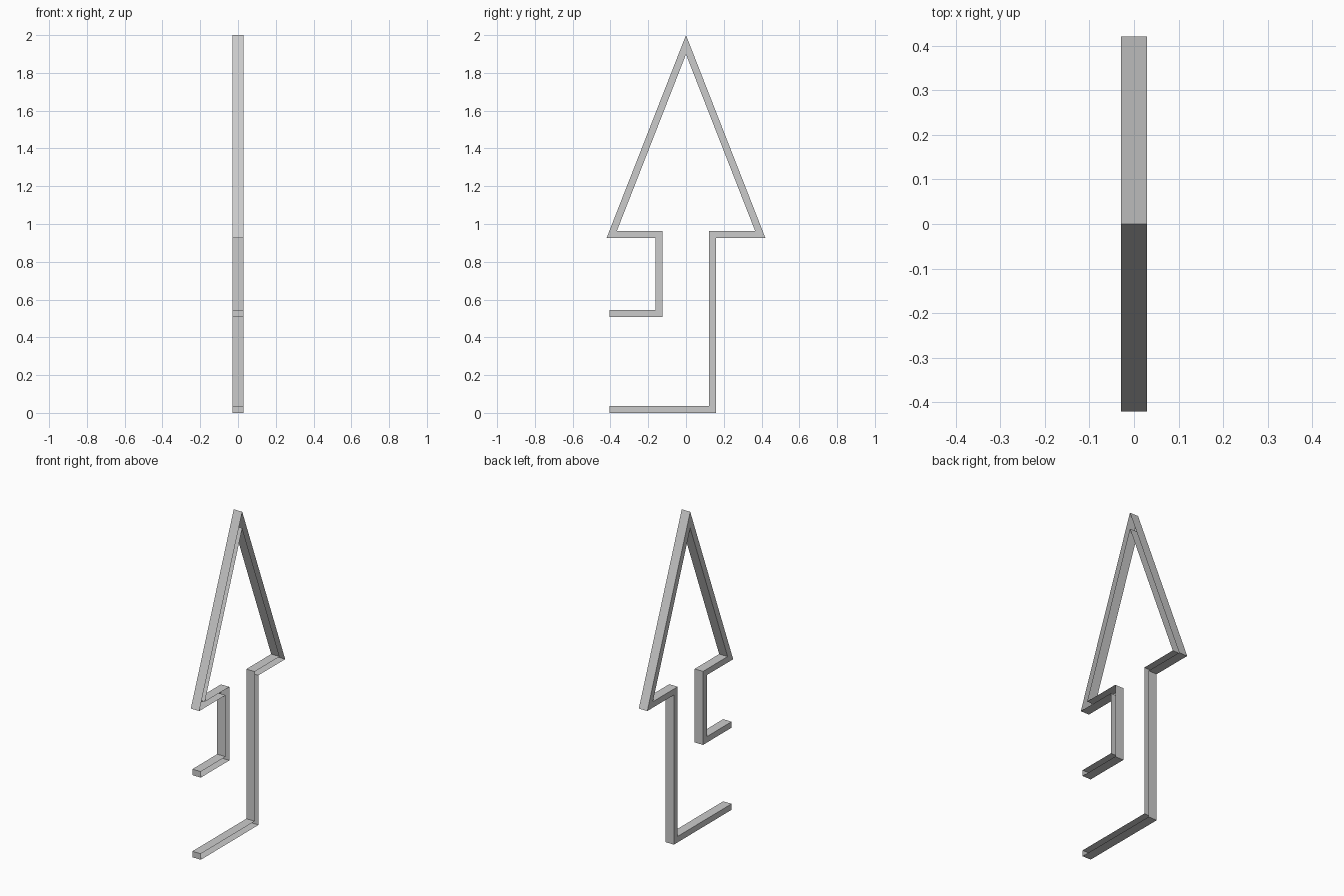
import bpy
import bmesh
from mathutils import Vector

cube = bpy.data.objects.get("Cube")
if cube:
    bpy.data.objects.remove(cube, do_unlink=True)

HALF_WIDTH = 0.029    # along x
HALF_BAR = 0.0185     # half the bar height in the profile

# One grey material
grey = bpy.data.materials.new("plain grey")
grey.use_nodes = True
tone = (0.6, 0.6, 0.6, 1)
grey.diffuse_color = tone
grey.node_tree.nodes["Principled BSDF"].inputs["Base Color"].default_value = tone

# Centre line of the bent bar in (y, z): foot, tall stem, arrow head, short stem, short foot
path = [Vector(p) for p in (
    (-0.405, 0.0185), (0.141, 0.0185), (0.141, 0.945), (0.393, 0.945),
    (0, 1.949), (-0.393, 0.945), (-0.144, 0.945), (-0.144, 0.527), (-0.405, 0.527))]


def left_normal(a, b):
    d = (b - a).normalized()
    return Vector((-d.y, d.x))


def offset_line(points, distance):
    """Parallel line with mitred corners."""
    normals = [left_normal(a, b) for a, b in zip(points, points[1:])]
    result = []
    for i, p in enumerate(points):
        n1 = normals[max(i - 1, 0)]
        n2 = normals[min(i, len(normals) - 1)]
        result.append(p + (n1 + n2) * distance / (1 + n1.dot(n2)))
    return result


left_line = offset_line(path, HALF_BAR)
right_line = offset_line(path, -HALF_BAR)

# Channel: back wall on -x, two long walls and end caps, open on +x
bm = bmesh.new()


def vert_row(line, x):
    return [bm.verts.new((x, p.x, p.y)) for p in line]


l_back, r_back = vert_row(left_line, -HALF_WIDTH), vert_row(right_line, -HALF_WIDTH)
l_open, r_open = vert_row(left_line, HALF_WIDTH), vert_row(right_line, HALF_WIDTH)

for i in range(len(path) - 1):
    j = i + 1
    bm.faces.new((l_back[i], l_back[j], r_back[j], r_back[i]))
    bm.faces.new((l_back[j], l_back[i], l_open[i], l_open[j]))
    bm.faces.new((r_back[i], r_back[j], r_open[j], r_open[i]))
bm.faces.new((l_back[0], r_back[0], r_open[0], l_open[0]))
bm.faces.new((r_back[-1], l_back[-1], l_open[-1], r_open[-1]))

# Point the walls outwards
bm.normal_update()
if next(f for f in bm.faces if abs(f.normal.x) > 0.9).normal.x > 0:
    bmesh.ops.reverse_faces(bm, faces=bm.faces[:])

mesh = bpy.data.meshes.new("arrow_channel")
bm.to_mesh(mesh)
bm.free()
mesh.materials.append(grey)
channel = bpy.data.objects.new("arrow_channel", mesh)
bpy.context.collection.objects.link(channel)
